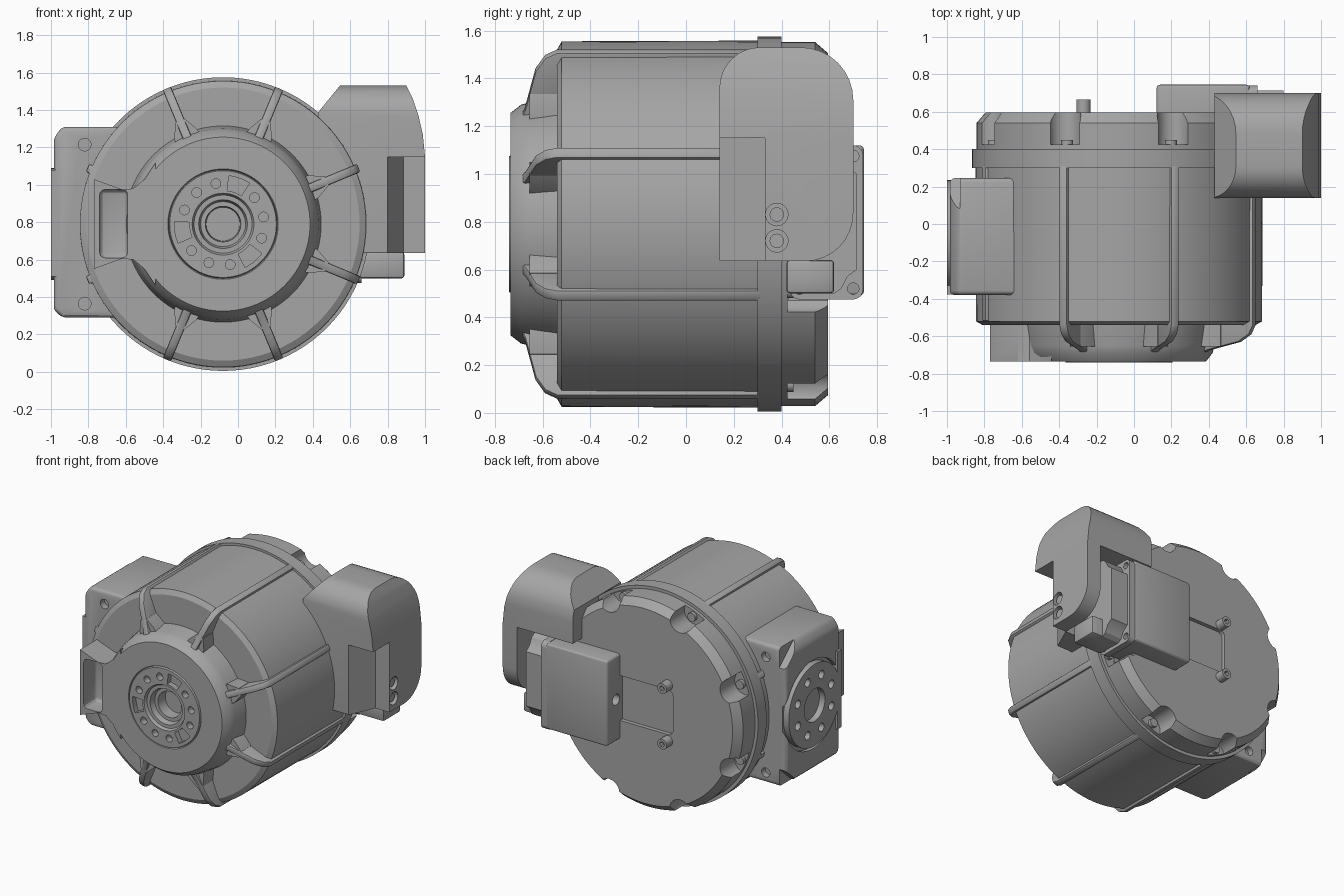
import bpy, bmesh, math
from mathutils import Matrix, Vector

if "Cube" in bpy.data.objects:
    bpy.data.objects.remove(bpy.data.objects["Cube"])

CX, CZ = -0.08, 0.79
mat = bpy.data.materials.new("cast_grey")
mat.use_nodes = True
GREY = (0.38, 0.38, 0.38, 1)
mat.diffuse_color = GREY
mat.node_tree.nodes["Principled BSDF"].inputs["Base Color"].default_value = GREY


def finish(name, bm):
    bmesh.ops.remove_doubles(bm, verts=bm.verts, dist=1e-5)
    bmesh.ops.recalc_face_normals(bm, faces=bm.faces)
    me = bpy.data.meshes.new(name)
    bm.to_mesh(me)
    bm.free()
    me.materials.append(mat)
    ob = bpy.data.objects.new(name, me)
    bpy.context.collection.objects.link(ob)
    return ob


def apply(ob, mod):
    bpy.context.view_layer.objects.active = ob
    bpy.ops.object.modifier_apply(modifier=mod.name)


def bevel(ob, width, segments=2):
    m = ob.modifiers.new("bevel", 'BEVEL')
    m.width, m.segments, m.limit_method = width, segments, 'ANGLE'
    apply(ob, m)
    return ob


def boolean(ob, cutter, op='DIFFERENCE'):
    m = ob.modifiers.new("cut", 'BOOLEAN')
    m.object, m.operation, m.solver = cutter, op, 'EXACT'
    apply(ob, m)
    bpy.data.objects.remove(cutter)
    return ob


def prism(name, pts, axis, a, b):
    """Extrude a 2D outline along an axis; outline is in the other two axes."""
    place = {'x': lambda p, t: (t, *p), 'y': lambda p, t: (p[0], t, p[1]),
             'z': lambda p, t: (*p, t)}[axis]
    bm = bmesh.new()
    face = bm.faces.new([bm.verts.new(place(p, a)) for p in pts])
    ext = bmesh.ops.extrude_face_region(bm, geom=[face])
    shift = Vector(place((0, 0), b - a))
    bmesh.ops.translate(bm, vec=shift, verts=[v for v in ext['geom'] if isinstance(v, bmesh.types.BMVert)])
    return finish(name, bm)


def box(name, x0, x1, y0, y1, z0, z1):
    return prism(name, [(x0, y0), (x1, y0), (x1, y1), (x0, y1)], 'z', z0, z1)


def rounded(u0, u1, v0, v1, radii):
    """Rounded rectangle outline; radii start at the low corner, counterclockwise."""
    pts = []
    for i, (r, u, v) in enumerate(zip(radii, (u0, u1, u1, u0), (v0, v0, v1, v1))):
        cu, cv = (u + r if u == u0 else u - r), (v + r if v == v0 else v - r)
        for k in range(9):
            t = math.pi + i * math.pi / 2 + k * math.pi / 16
            pts.append((cu + r * math.cos(t), cv + r * math.sin(t)))
    return pts


def circle(u, v, r, n=24):
    return [(u + r * math.cos(math.tau * i / n), v + r * math.sin(math.tau * i / n)) for i in range(n)]


def polar(r, deg):
    return CX + r * math.cos(math.radians(deg)), CZ + r * math.sin(math.radians(deg))


def revolve(name, prof, n=96):
    """Spin (radius, y) points about the drum axis."""
    bm = bmesh.new()
    vs = [bm.verts.new((CX + r, y, CZ)) for r, y in prof]
    es = [bm.edges.new(p) for p in zip(vs, vs[1:])]
    bmesh.ops.spin(bm, geom=vs + es, cent=(CX, 0, CZ), axis=(0, 1, 0), angle=math.tau, steps=n)
    return finish(name, bm)


# Drum barrel with rear flange
revolve("drum_barrel", [(0, -.54), (.73, -.54), (.765, -.52), (.768, .3), (.785, .3), (.785, .4), (0, .4)])

# Front hub with stepped bore
hub = revolve("front_hub", [(0, -.50), (.53, -.50), (.51, -.65), (.50, -.69), (.465, -.735), (.295, -.735),
                            (.29, -.725), (.285, -.74), (.165, -.74), (.155, -.72), (.13, -.72), (.12, -.68),
                            (.095, -.68), (.09, -.60), (0, -.60)])
for k in range(12):
    if k not in (2, 6, 10):
        boolean(hub, prism("bolt_hole", circle(*polar(.22, 10 + 30 * k), .026, 16), 'y', -.8, -.69))
for mid in (70, 190, 310):
    arc = [polar(.26, mid - 13 + 26 * i / 8) for i in range(9)]
    arc += [polar(.18, mid + 13 - 26 * i / 8) for i in range(9)]
    boolean(hub, prism("slot", arc, 'y', -.8, -.70))

# Eight ribs along the barrel; those beside the duct stop at the front rim
LONG = [(.44, -.71), (.52, -.675), (.62, -.65), (.70, -.63), (.76, -.59), (.785, -.54), (.785, .32), (.7, .32), (.44, -.5)]
SHORT = [(.7, -.52), (.785, -.52), (.785, .32), (.7, .32)]
for k in range(8):
    ang = 22.5 + 45 * k
    rib = prism("barrel_rib", SHORT if k in (3, 4) else LONG, 'z', -.024, .024)
    rib.data.transform(Matrix.Translation((CX, 0, CZ)) @ Matrix.Rotation(-math.radians(ang), 4, 'Y'))
    bevel(rib, .01)
    # Flared foot where the rib meets the hub
    if k not in (3, 4):
        foot = [polar(.46, ang - 10), polar(.53, ang - 7), polar(.6, ang - 2.5),
                polar(.6, ang + 2.5), polar(.53, ang + 7), polar(.46, ang + 10)]
        prism("rib_foot", foot, 'y', -.655, -.52)

# Side duct on the front, with a deep pocket
half = [(-.77, .24), (-.62, .185), (-.56, .19), (-.50, .24), (-.44, .33)]
duct = prism("front_duct", [(x, CZ + h) for x, h in half] + [(x, CZ - h) for x, h in reversed(half)], 'y', -.735, -.5)
pocket = bevel(box("pocket", -.74, -.59, -.8, -.59, .61, .975), .03, 3)
boolean(duct, pocket)

# Rear cover with bolt scallops and a recessed panel
cover = revolve("rear_cover", [(0, .38), (.762, .38), (.762, .54), (.715, .595), (0, .595)])
for k in range(8):
    a = 22.5 + 45 * k
    boolean(cover, prism("scallop", circle(*polar(.755, a), .085), 'y', .425, .8))
    prism("flange_bolt", circle(*polar(.725, a), .032, 16), 'y', .40, .45)
boolean(cover, prism("panel_recess", rounded(-.31, .16, .63, .96, [.04] * 4), 'y', .565, .8))
boolean(cover, box("motor_clearance", .5, .9, .43, .8, .47, 1.13))
for s in (-1, 1):
    post = prism("rear_screw", circle(-.27, CZ + s * .205, .038, 20), 'y', .58, .665)
    boolean(post, prism("socket", circle(-.27, CZ + s * .205, .02, 6), 'y', .63, .7))

# Rear motor box, mounting plate and adapter
motor = bevel(box("motor_box", .12, .62, .45, .745, .49, 1.12), .02, 3)
boolean(motor, prism("cable_hole", circle(.64, .80, .04), 'x', .05, .2))
plate = prism("motor_plate", rounded(.435, .74, .475, 1.12, [.04] * 4), 'x', .61, .66)
for y in (.475, .70):
    for z in (.52, 1.075):
        boolean(plate, prism("plate_hole", circle(y, z, .024, 16), 'x', .55, .7))
side = [(.46, .60), (.50, .57), (.525, .52), (.56, .50), (.62, .50), (.65, .52), (.675, .57), (.715, .60)]
prism("motor_adapter", side + [(y, 1.6 - z) for y, z in reversed(side)], 'x', .65, .80)
bevel(box("adapter_foot", .65, .89, .42, .62, .50, .64), .015)

# Arm housing: front outline crossed with a rounded side outline
head = prism("arm_housing", [(.43, .635), (.43, 1.39), (.545, 1.53), (.90, 1.53), (.935, 1.46), (.965, 1.37),
                             (.988, 1.27), (1, 1.15), (1, .635)], 'y', .0, .9)
boolean(head, prism("side_outline", rounded(.14, .70, .635, 1.53, [.005, .20, .22, .17]), 'x', .2, 1.2), 'INTERSECT')
boolean(head, prism("front_notch", [(.80, .05), (.80, .14), (.885, .33), (1.1, .33), (1.1, .05)], 'z', .5, 1.15))
boolean(head, box("inner_space", .3, .885, .33, .8, .5, 1.15))
for z in (.72, .83):
    boolean(head, prism("screw_hole", circle(.38, z, .047), 'x', .96, 1.1))
    prism("arm_screw", circle(.38, z, .03, 20), 'x', .94, .985)

# Side mount: tapered block on the barrel with a drilled round face
mount = prism("side_mount", [(-.55, .29), (-.94, .29), (-.985, .33), (-.985, 1.25), (-.94, 1.31), (-.55, 1.31)], 'y', -.38, .245)
bevel(mount, .025, 3)
for z in (.50, 1.08):
    up = 1 if z > CZ else -1
    corner = [(.27, z + up * .06), (.27, z + up * .3), (.0, z + up * .3)]
    boolean(mount, prism("corner_cut", corner, 'x', -1.1, -.93))
for z in (.365, 1.215):
    boolean(mount, prism("mount_hole", circle(-.82, z, .034, 20), 'y', -.5, -.33))
    boolean(mount, prism("rear_hole", circle(-.82, z, .034, 20), 'y', .2, .4))
boolean(mount, prism("face_well", circle(-.065, CZ, .325, 48), 'x', -1.1, -.955))
face = prism("mount_face", circle(-.065, CZ, .30, 48), 'x', -1, -.9)
boolean(face, prism("centre_bore", circle(-.065, CZ, .12, 32), 'x', -1.1, -.92))
for k in range(8):
    t = math.tau * (k + .5) / 8
    boolean(face, prism("face_hole", circle(-.065 + .21 * math.cos(t), CZ + .21 * math.sin(t), .03, 16), 'x', -1.1, -.94))
box("mount_rim", -1, -.95, -.378, -.33, .51, 1.08)

# Keep hard edges crisp and curved walls smooth
for ob in bpy.context.scene.objects:
    if ob.type == 'MESH':
        bpy.ops.object.select_all(action='DESELECT')
        ob.select_set(True)
        bpy.context.view_layer.objects.active = ob
        bpy.ops.object.shade_smooth_by_angle(angle=math.radians(28))
